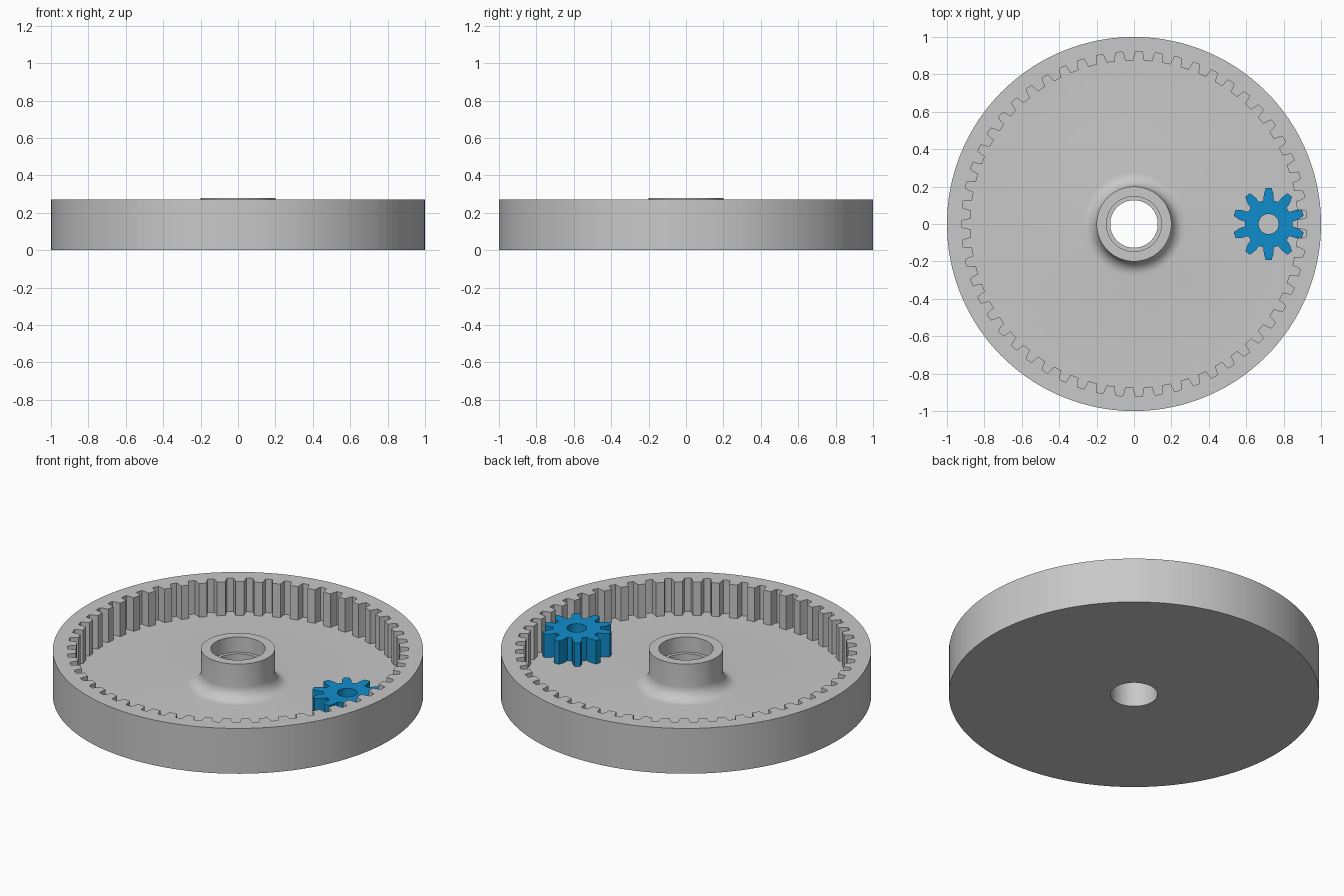
import bpy, bmesh, math

old = bpy.data.objects.get("Cube")
if old:
    bpy.data.objects.remove(old)


def material(name, rgb):
    m = bpy.data.materials.new(name)
    m.use_nodes = True
    m.diffuse_color = (*rgb, 1)
    bsdf = m.node_tree.nodes["Principled BSDF"]
    bsdf.inputs["Base Color"].default_value = (*rgb, 1)
    bsdf.inputs["Roughness"].default_value = 0.6
    return m


def tooth_outline(teeth, tooth, start):
    """Repeat (pitch fraction, radius) points of one tooth round the circle as (angle, radius)."""
    pitch = 2 * math.pi / teeth
    return [(start + (i + f) * pitch, r) for i in range(teeth) for f, r in tooth]


def gear_solid(name, outline, rings, mat, location=(0, 0, 0)):
    """Join closed rings into a hollow solid; a radius of None follows the toothed outline."""
    bm = bmesh.new()
    loops = []
    for radius, z in rings:
        loops.append([bm.verts.new(((radius or r) * math.cos(a), (radius or r) * math.sin(a), z))
                      for a, r in outline])
    n = len(outline)
    for k, lower in enumerate(loops):
        upper = loops[(k + 1) % len(loops)]
        for i in range(n):
            j = (i + 1) % n
            bm.faces.new((lower[i], lower[j], upper[j], upper[i]))
    bmesh.ops.recalc_face_normals(bm, faces=bm.faces)
    mesh = bpy.data.meshes.new(name)
    bm.to_mesh(mesh)
    bm.free()
    mesh.materials.append(mat)
    ob = bpy.data.objects.new(name, mesh)
    ob.location = location
    bpy.context.collection.objects.link(ob)
    bpy.ops.object.select_all(action="DESELECT")
    ob.select_set(True)
    bpy.context.view_layer.objects.active = ob
    bpy.ops.object.shade_smooth_by_angle(angle=math.radians(25))
    return ob


grey = material("light grey", (0.58, 0.58, 0.58))
blue = material("bright blue", (0.005, 0.27, 0.61))

FLOOR, RIM, HUB = 0.07, 0.27, 0.28
HUB_R, FILLET = 0.2, 0.075

# Ring gear: stepped bore, hub, fillet, floor, inward teeth and rim in one solid
fillet = []
for i in range(9):
    a = math.pi / 2 * i / 8
    fillet.append((HUB_R + FILLET * (1 - math.cos(a)), FLOOR + FILLET * (1 - math.sin(a))))
body = [(0.127, 0), (0.127, 0.19), (0.147, 0.19), (0.147, HUB), (HUB_R, HUB)]
body += fillet + [(None, FLOOR), (None, RIM), (1, RIM), (1, 0)]
inner_tooth = [(-0.33, 0.922), (-0.27, 0.9), (-0.225, 0.875),
               (0.225, 0.875), (0.27, 0.9), (0.33, 0.922)]
gear_solid("ring_gear", tooth_outline(55, inner_tooth, 0), body, grey)

# Small pinion resting on the floor, meshed with the ring
outer_tooth = [(-0.34, 0.128), (-0.26, 0.16), (-0.13, 0.192),
               (0.13, 0.192), (0.26, 0.16), (0.34, 0.128)]
gear_solid("pinion_gear", tooth_outline(10, outer_tooth, math.pi / 10),
           [(0.054, 0), (0.054, 0.14), (None, 0.14), (None, 0)], blue, (0.72, 0, FLOOR))
